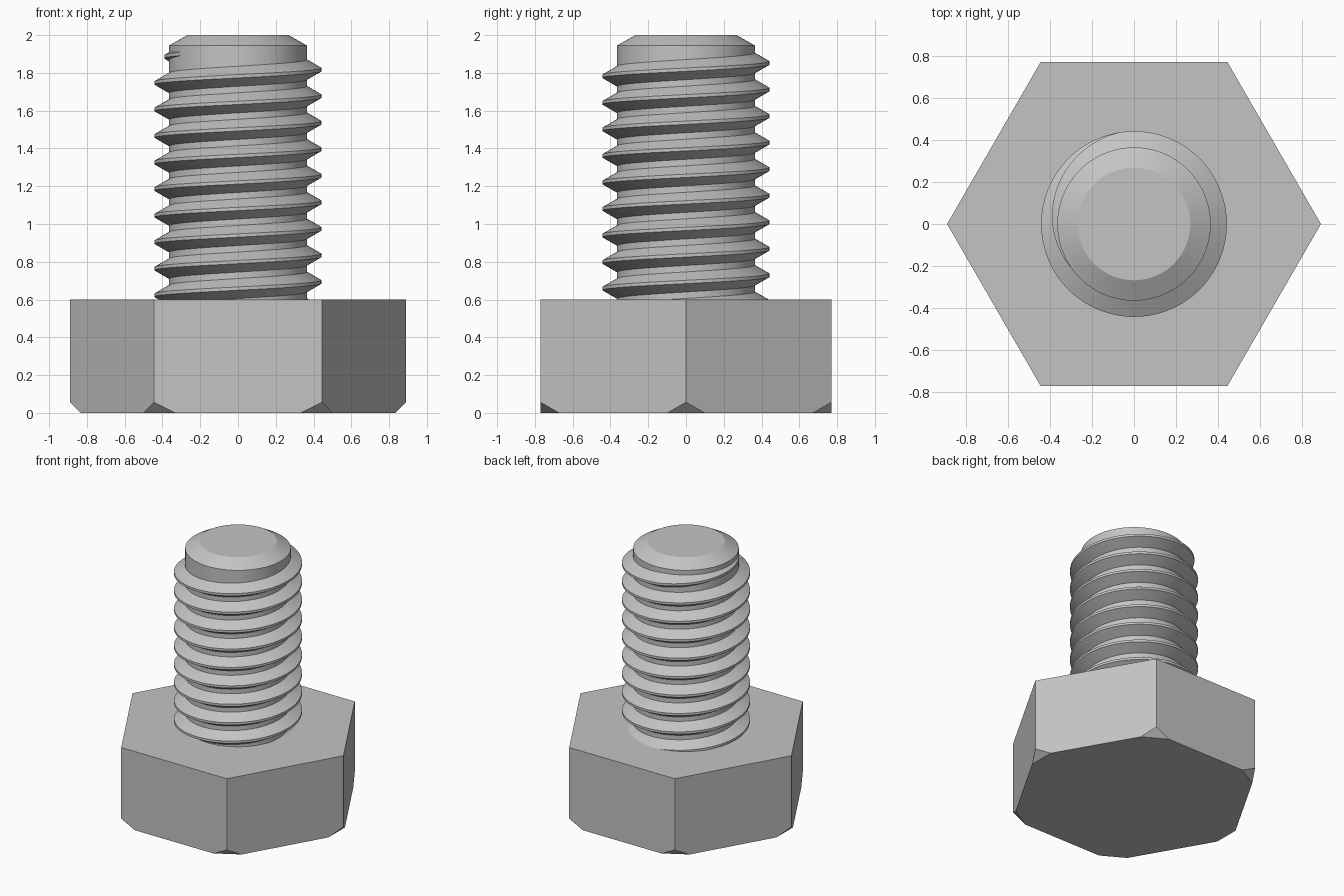
import bpy, bmesh
from math import cos, sin, tan, radians, tau
from mathutils import Vector

default = bpy.data.objects.get("Cube")
if default:
    bpy.data.objects.remove(default, do_unlink=True)

# Single plain steel colour
steel = bpy.data.materials.new("steel_grey")
steel.use_nodes = True
STEEL = (0.55, 0.55, 0.55, 1)
steel.diffuse_color = STEEL
steel.node_tree.nodes["Principled BSDF"].inputs["Base Color"].default_value = STEEL

HEAD_R, HEAD_H, CHAMFER = 0.89, 0.6, 0.057
ROOT_R, DEPTH, PITCH = 0.365, 0.077, 0.1405
SHOULDER_Z, TIP_R, TIP_Z = 1.945, 0.268, 2.0
SEG, TURNS = 96, 10


def polar(r, a, z):
    return Vector((r * cos(a), r * sin(a), z))


def finish(bm, name):
    bmesh.ops.recalc_face_normals(bm, faces=bm.faces)
    mesh = bpy.data.meshes.new(name)
    bm.to_mesh(mesh)
    bm.free()
    mesh.materials.append(steel)
    obj = bpy.data.objects.new(name, mesh)
    bpy.context.collection.objects.link(obj)
    return obj


# Hexagonal head: prism whose lower corners are sliced off at 45 degrees
bm = bmesh.new()
corners = [k * tau / 6 for k in range(6)]
base = bm.faces.new([bm.verts.new(polar(HEAD_R, a, 0)) for a in corners])
top = bmesh.ops.extrude_face_region(bm, geom=[base], use_keep_orig=True)["geom"]
bmesh.ops.translate(bm, verts=[g for g in top if isinstance(g, bmesh.types.BMVert)],
                    vec=(0, 0, HEAD_H))
for a in corners:
    cut = bmesh.ops.bisect_plane(
        bm, geom=bm.verts[:] + bm.edges[:] + bm.faces[:], clear_outer=True,
        plane_co=polar(HEAD_R - CHAMFER, a, 0), plane_no=polar(1, a, -1))
    rim = [g for g in cut["geom_cut"] if isinstance(g, bmesh.types.BMEdge)]
    bmesh.ops.edgeloop_fill(bm, edges=rim)
finish(bm, "hex_head")

# Threaded shank: one continuous right-handed helical surface with a run-out
bm = bmesh.new()
steps = SEG * TURNS
end_angle = radians(215)
end_z = 1.747 + PITCH * (1 + 35 / 360)
fade = SEG * 115 / 360
rows = []
for i in range(steps + 1):
    left = steps - i
    a = end_angle - left * tau / SEG
    z = end_z - left * PITCH / SEG
    h = DEPTH * min(1, left / fade)
    crest = PITCH / 16
    foot = crest + h * tan(radians(30))
    rows.append([bm.verts.new(polar(ROOT_R + r, a, z + dz))
                 for r, dz in ((0, -foot), (h, -crest), (h, crest), (0, foot))])


def ring(r, z):
    return [bm.verts.new(polar(r, end_angle + k * tau / SEG, z)) for k in range(SEG)]


shoulder, tip = ring(ROOT_R, SHOULDER_Z), ring(TIP_R, TIP_Z)
for i in range(steps):
    p, q = rows[i], rows[i + 1]
    # Flanks and crest
    for j in range(3):
        bm.faces.new((p[j], q[j], q[j + 1], p[j + 1]))
    # Root band up to the next turn, or plain collar above the last turn
    k = i + SEG - steps
    if k < 0:
        bm.faces.new((p[3], q[3], rows[i + 1 + SEG][0], rows[i + SEG][0]))
    else:
        bm.faces.new((p[3], q[3], shoulder[(k + 1) % SEG], shoulder[k]))

# Chamfered end
for k in range(SEG):
    n = (k + 1) % SEG
    bm.faces.new((shoulder[k], shoulder[n], tip[n], tip[k]))
bm.faces.new(tip)

# Trim flush with the top of the head
bmesh.ops.bisect_plane(bm, geom=bm.verts[:] + bm.edges[:] + bm.faces[:],
                       plane_co=(0, 0, HEAD_H), plane_no=(0, 0, 1), clear_inner=True)
shank = finish(bm, "threaded_shank")
bpy.ops.object.select_all(action="DESELECT")
shank.select_set(True)
bpy.context.view_layer.objects.active = shank
bpy.ops.object.shade_smooth_by_angle(angle=radians(25))
